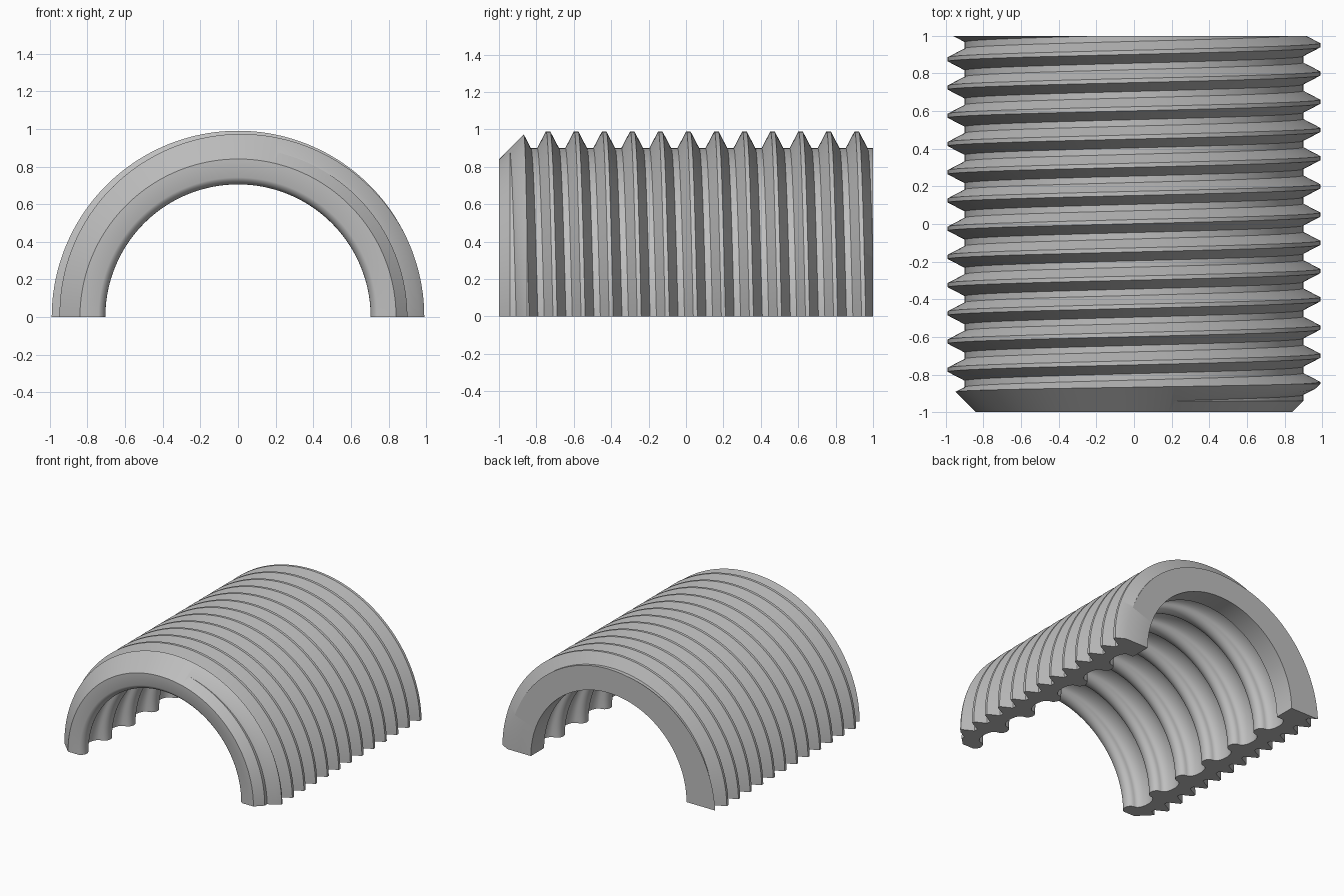
import bpy
import bmesh
from math import pi, sin, cos, radians

old = bpy.data.objects.get("Cube")
if old:
    bpy.data.objects.remove(old, do_unlink=True)

STEPS = 96                     # segments around the half circle
PITCH = 0.15                   # outer thread pitch
ROOT, CREST = 0.90, 0.99       # outer thread radii
WAVE = 0.305                   # spacing of the inner ridges
RIDGE = 0.055                  # half width of an inner ridge
MID, DEPTH = 0.755, 0.05       # bore middle radius and wave height


def sweep(name, profile_at, start, arc, steps):
    """Turn a (radius, y) profile around the y axis; profile may vary with angle."""
    bm = bmesh.new()
    full = arc > 1.5 * pi
    count = steps if full else steps + 1
    rings = []
    for i in range(count):
        a = start + arc * i / steps
        rings.append([bm.verts.new((r * cos(a), y, r * sin(a)))
                      for r, y in profile_at(a)])
    n = len(rings[0])
    for i in range(steps):
        p, q = rings[i], rings[(i + 1) % count]
        for j in range(n):
            k = (j + 1) % n
            bm.faces.new((p[j], p[k], q[k], q[j]))
    if not full:
        bm.faces.new(rings[0])
        bm.faces.new(rings[-1])
    bmesh.ops.recalc_face_normals(bm, faces=bm.faces)
    mesh = bpy.data.meshes.new(name)
    bm.to_mesh(mesh)
    bm.free()
    obj = bpy.data.objects.new(name, mesh)
    bpy.context.collection.objects.link(obj)
    return obj


def half_arc(center, half_width, height):
    """Half ellipse across the bore, without its last point."""
    n = 12
    return [(MID + height * sin(pi * i / n), center - half_width * cos(pi * i / n))
            for i in range(n)]


def sleeve_profile(a):
    # Helical outer thread, from back to front
    pts = []
    for k in range(15):
        c = 0.95 + PITCH * (1 - k) - PITCH * a / (2 * pi)
        pts += [(ROOT, c + 0.058), (CREST, c + 0.011),
                (CREST, c - 0.011), (ROOT, c - 0.058)]
    # Rounded ridges and grooves of the bore, from front to back
    pts.append((MID, -1.08))
    for k in range(6):
        c = -0.947 + WAVE * k
        pts += half_arc(c, RIDGE, -DEPTH)
        pts += half_arc(c + WAVE / 2, WAVE / 2 - RIDGE, DEPTH)
    # Plain land at the back
    land = -0.947 + WAVE * 6 - RIDGE
    return pts + [(MID, land), (MID - DEPTH, land), (MID - DEPTH, 1.08)]


def blank_profile(a):
    # Flat ends with a chamfered front edge
    return [(0.3, -1), (0.84, -1), (1.2, -0.64), (1.2, 1), (0.3, 1)]


shell = sweep("threaded_half_sleeve", sleeve_profile, 0, pi, STEPS)
blank = sweep("end_trimmer", blank_profile, pi / (4 * STEPS), 2 * pi, STEPS * 2)
blank.hide_render = True

# Trim both ends to the blank
trim = shell.modifiers.new("trim_ends", "BOOLEAN")
trim.operation = "INTERSECT"
trim.solver = "EXACT"
trim.object = blank
bpy.ops.object.select_all(action="DESELECT")
shell.select_set(True)
bpy.context.view_layer.objects.active = shell
bpy.ops.object.modifier_apply(modifier=trim.name)
bpy.data.objects.remove(blank, do_unlink=True)

# Single plain grey
color = (0.52, 0.52, 0.52, 1)
grey = bpy.data.materials.new("plain_grey")
grey.use_nodes = True
grey.diffuse_color = color
grey.node_tree.nodes["Principled BSDF"].inputs["Base Color"].default_value = color
shell.data.materials.clear()
shell.data.materials.append(grey)
for face in shell.data.polygons:
    face.material_index = 0

bpy.ops.object.shade_smooth_by_angle(angle=radians(28))
